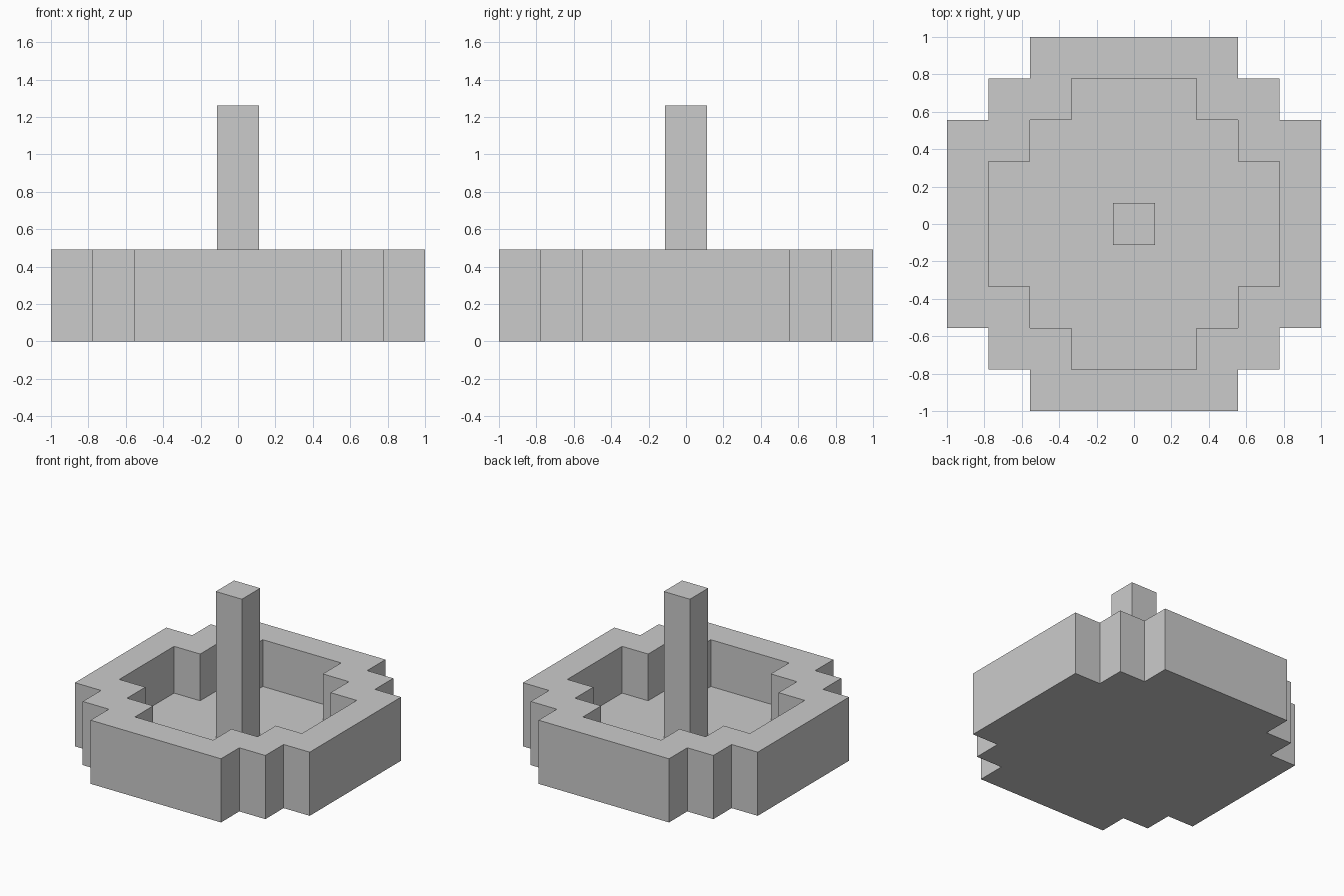
import bpy, bmesh

if "Cube" in bpy.data.objects:
    bpy.data.objects.remove(bpy.data.objects["Cube"])

U = 2 / 9            # block grid unit
WALL_TOP, FLOOR, POLE_TOP = 0.49, 0.13, 1.26


def stepped_outline(r):
    """Counter-clockwise stepped round outline reaching out to r."""
    a, b, c = r, r - U, r - 2 * U
    quarter = [(a, c), (b, c), (b, b), (c, b), (c, a)]
    pts = []
    for _ in range(4):
        pts += quarter
        quarter = [(-y, x) for x, y in quarter]
    return pts


def loft(name, rings):
    """Join (outline, z) rings into a closed solid with flat caps."""
    bm = bmesh.new()
    loops = [[bm.verts.new((x, y, z)) for x, y in pts] for pts, z in rings]
    n = len(loops[0])
    for lo, hi in zip(loops, loops[1:]):
        for i in range(n):
            j = (i + 1) % n
            bm.faces.new((lo[i], lo[j], hi[j], hi[i]))
    bm.faces.new(loops[0][::-1])
    bm.faces.new(loops[-1])
    mesh = bpy.data.meshes.new(name)
    bm.to_mesh(mesh)
    bm.free()
    obj = bpy.data.objects.new(name, mesh)
    bpy.context.collection.objects.link(obj)
    return obj


# Basin: outer wall, rim, inner wall and floor
def inset_outline():
    a, b, c = 1 - U, 1 - 2 * U, 1 - 3 * U
    return stepped_outline(a)


outer, inner = stepped_outline(1), inset_outline()
loft("basin", [(outer, 0), (outer, WALL_TOP), (inner, WALL_TOP), (inner, FLOOR)])

# Central square pillar standing on the basin floor
h = U / 2
square = [(h, -h), (h, h), (-h, h), (-h, -h)]
loft("pillar", [(square, FLOOR), (square, POLE_TOP)])
